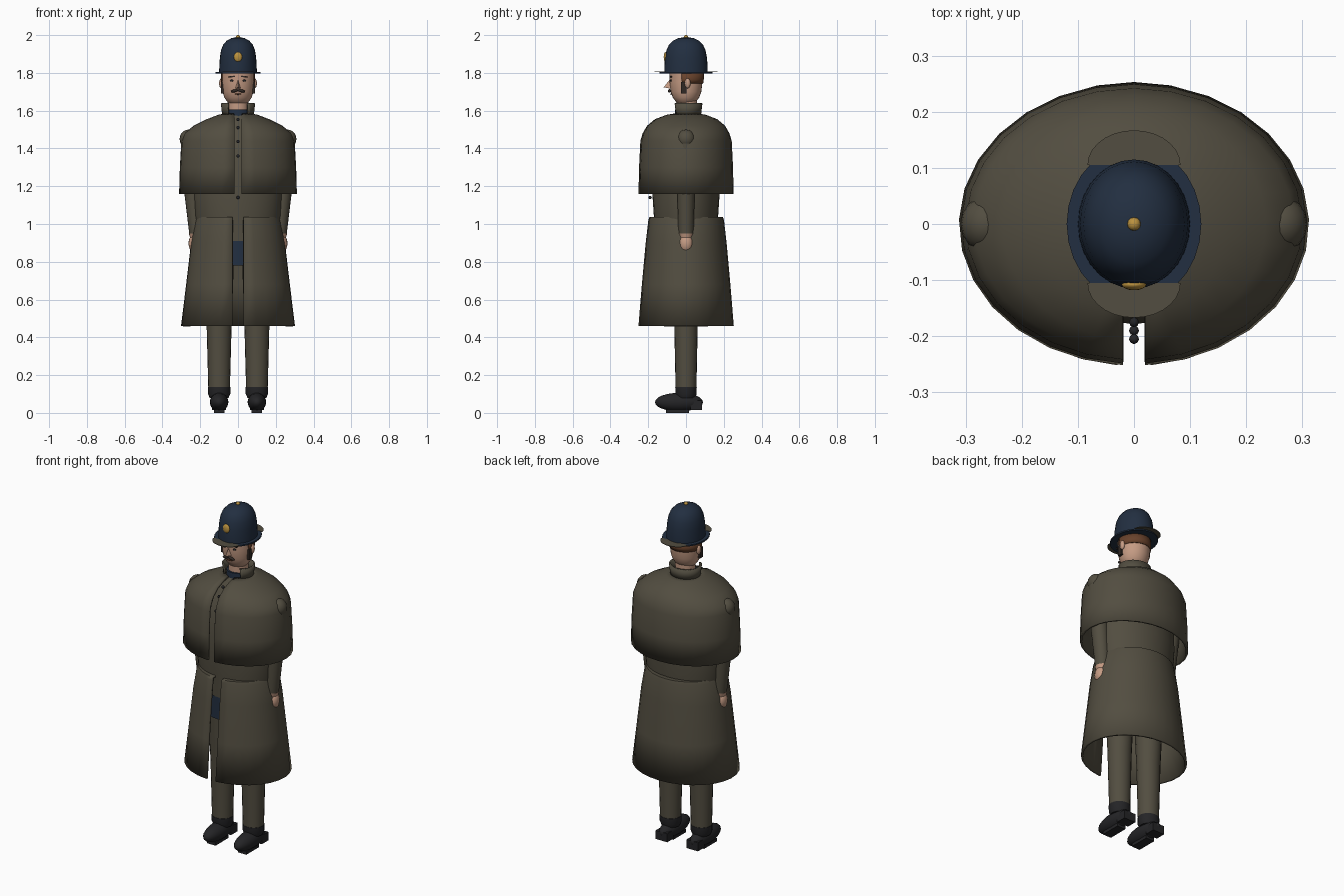
import bpy, bmesh, math
from mathutils import Vector, Matrix

if "Cube" in bpy.data.objects:
    bpy.data.objects.remove(bpy.data.objects["Cube"])


def material(name, r, g, b):
    m = bpy.data.materials.new(name)
    m.diffuse_color = (r, g, b, 1)
    m.use_nodes = True
    m.node_tree.nodes["Principled BSDF"].inputs["Base Color"].default_value = m.diffuse_color
    return m


OLIVE = material("olive wool", 0.085, 0.075, 0.052)
NAVY = material("navy cloth", 0.016, 0.028, 0.052)
SKIN = material("skin", 0.56, 0.33, 0.23)
HAIR = material("brown hair", 0.14, 0.055, 0.025)
BLACK = material("black leather", 0.018, 0.018, 0.02)
DARK = material("dark whiskers", 0.03, 0.022, 0.018)
GOLD = material("brass", 0.5, 0.29, 0.05)


def finish(name, bm, mat, angle=35):
    bmesh.ops.recalc_face_normals(bm, faces=bm.faces)
    me = bpy.data.meshes.new(name)
    bm.to_mesh(me)
    bm.free()
    me.materials.append(mat)
    ob = bpy.data.objects.new(name, me)
    bpy.context.collection.objects.link(ob)
    bpy.ops.object.select_all(action='DESELECT')
    ob.select_set(True)
    bpy.context.view_layer.objects.active = ob
    bpy.ops.object.shade_smooth_by_angle(angle=math.radians(angle))
    return ob


def loft(name, rings, mat, seg=28, gap=0, thick=0, cx=0, cy=0):
    """Stack of ellipses (z, rx, ry); a gap leaves a slit of that half width in front."""
    bm = bmesh.new()
    loops = []
    for z, rx, ry in rings:
        a = math.asin(min(gap / rx, 1)) if gap else 0
        n = seg + 1 if gap else seg
        loop = []
        for i in range(n):
            t = -math.pi / 2 + a + (2 * math.pi - 2 * a) * i / seg
            loop.append(bm.verts.new((cx + rx * math.cos(t), cy + ry * math.sin(t), z)))
        loops.append(loop)
    for lo, hi in zip(loops, loops[1:]):
        n = len(lo)
        for i in range(n - 1 if gap else n):
            j = (i + 1) % n
            bm.faces.new((lo[i], lo[j], hi[j], hi[i]))
    if not gap:
        bm.faces.new(loops[0][::-1])
        bm.faces.new(loops[-1])
    ob = finish(name, bm, mat)
    if thick:
        mod = ob.modifiers.new("cloth thickness", 'SOLIDIFY')
        mod.thickness = thick
        mod.offset = -1
    return ob


def ball(name, c, r, mat, seg=16, rings=10, tilt=0):
    bm = bmesh.new()
    bmesh.ops.create_uvsphere(bm, u_segments=seg, v_segments=rings, radius=1)
    M = Matrix.Translation(c) @ Matrix.Rotation(tilt, 4, 'Y') @ Matrix.Diagonal((*r, 1))
    bm.transform(M)
    return finish(name, bm, mat, 60)


def box(name, c, size, mat, tilt=0):
    bm = bmesh.new()
    bmesh.ops.create_cube(bm, size=1)
    bm.transform(Matrix.Translation(c) @ Matrix.Rotation(tilt, 4, 'Y') @ Matrix.Diagonal((*size, 1)))
    return finish(name, bm, mat)


def tube(name, a, b, ra, rb, mat, seg=18):
    a, b = Vector(a), Vector(b)
    bm = bmesh.new()
    bmesh.ops.create_cone(bm, cap_ends=True, segments=seg, radius1=ra, radius2=rb, depth=(b - a).length)
    bm.transform(Matrix.Translation((a + b) / 2) @ (b - a).to_track_quat('Z', 'Y').to_matrix().to_4x4())
    return finish(name, bm, mat)


# Coat: body, split skirt with a waist ledge, hollow cape, standing collar
loft("coat_body", [(.91, .2, .165), (1.04, .232, .17), (1.16, .24, .178), (1.38, .235, .165),
                   (1.49, .17, .12), (1.575, .065, .058)], OLIVE)
loft("coat_skirt", [(.46, .302, .253), (.68, .275, .235), (.9, .249, .215), (1.02, .228, .201),
                    (1.036, .22, .196), (1.036, .13, .12)], OLIVE, gap=.03, thick=.012)
loft("cape", [(1.16, .312, .252), (1.3, .308, .249), (1.44, .3, .242), (1.48, .285, .23),
              (1.52, .235, .207), (1.555, .165, .165), (1.578, .105, .105), (1.585, .07, .065)],
     OLIVE, gap=.02, thick=.012)
loft("coat_collar", [(1.57, .073, .064), (1.64, .081, .072)], OLIVE, gap=.048, thick=.01, cy=.005)

# Tunic showing at the slit and the throat
loft("tunic_hem", [(.78, .195, .165), (.93, .185, .16)], NAVY)
loft("tunic_collar", [(1.56, .064, .06), (1.606, .062, .058)], NAVY)
for i, (y, z) in enumerate([(-.14, 1.553), (-.175, 1.51), (-.205, 1.437), (-.205, 1.36), (-.19, 1.14)]):
    ball(f"button_{i}", (0, y, z), (.009, .009, .009), BLACK, 8, 6)

# Neck and head
loft("neck", [(1.57, .055, .052), (1.68, .055, .055)], SKIN, cy=.005)
loft("head", [(1.632, .03, .028), (1.642, .053, .05), (1.67, .073, .07), (1.7, .081, .081),
              (1.75, .086, .087), (1.815, .086, .088)], SKIN)
loft("hair", [(1.745, .089, .091), (1.765, .09, .094), (1.803, .09, .094)], HAIR,
     gap=.087, thick=.006)

# Face
bm = bmesh.new()
tip = [bm.verts.new(p) for p in ((-.016, -.078, 1.716), (.016, -.078, 1.716), (0, -.118, 1.724), (0, -.082, 1.77))]
for f in ((0, 1, 2), (0, 2, 3), (1, 3, 2), (0, 3, 1)):
    bm.faces.new([tip[k] for k in f])
finish("nose", bm, SKIN)
ball("mouth", (0, -.078, 1.688), (.018, .006, .004), HAIR, 10, 6)
for s, side in ((-1, "left"), (1, "right")):
    ball(f"eye_{side}", (s * .032, -.079, 1.759), (.011, .006, .006), BLACK, 10, 6)
    box(f"eyebrow_{side}", (s * .034, -.081, 1.78), (.034, .012, .007), DARK, s * .12)
    ball(f"moustache_{side}", (s * .018, -.087, 1.705), (.021, .009, .008), DARK, 10, 6, s * .2)
    ball(f"ear_{side}", (s * .088, .008, 1.745), (.012, .016, .027), SKIN, 12, 8)
    box(f"sideburn_{side}", (s * .084, -.012, 1.722), (.014, .028, .062), DARK)

# Helmet: dome, brim, flat front and back peaks, badge and knob
loft("helmet_brim", [(1.798, .12, .14), (1.806, .12, .14)], NAVY)
loft("helmet_dome", [(1.804, .1, .115), (1.83, .099, .115), (1.88, .096, .111), (1.92, .09, .103),
                     (1.95, .078, .09), (1.97, .06, .07), (1.984, .035, .04), (1.988, .012, .013)], NAVY)
for s, side in ((-1, "front"), (1, "back")):
    bm = bmesh.new()
    pts = [(.083 * math.cos(math.pi * i / 14), s * (.105 + .062 * math.sin(math.pi * i / 14))) for i in range(15)]
    low = [bm.verts.new((x, y, 1.8045)) for x, y in pts]
    top = [bm.verts.new((x, y, 1.8075)) for x, y in pts]
    bm.faces.new(low)
    bm.faces.new(top)
    for i in range(15):
        j = (i + 1) % 15
        bm.faces.new((low[i], low[j], top[j], top[i]))
    finish(f"helmet_peak_{side}", bm, OLIVE)
ball("helmet_badge", (0, -.108, 1.884), (.022, .01, .026), GOLD)
ball("helmet_knob", (0, 0, 1.989), (.012, .012, .011), GOLD, 12, 8)

# Arms, hands, legs and shoes
for s, side in ((-1, "left"), (1, "right")):
    ball(f"shoulder_{side}", (s * .262, 0, 1.45), (.047, .05, .05), OLIVE)
    tube(f"sleeve_{side}", (s * .217, 0, .95), (s * .25, 0, 1.3), .041, .05, OLIVE)
    tube(f"upper_sleeve_{side}", (s * .25, 0, 1.3), (s * .258, 0, 1.45), .05, .045, OLIVE)
    tube(f"wrist_{side}", (s * .219, 0, .93), (s * .221, 0, .952), .035, .039, SKIN)
    ball(f"hand_{side}", (s * .229, 0, .897), (.033, .038, .05), SKIN)
    loft(f"trouser_{side}", [(.12, .057, .055), (.46, .066, .062), (.85, .08, .085)], OLIVE, 20, cx=s * .1)
    loft(f"boot_ankle_{side}", [(.08, .05, .048), (.1, .059, .056), (.137, .059, .057)], BLACK, 20, cx=s * .1)
    ball(f"shoe_{side}", (s * .1, -.037, .057), (.049, .127, .049), BLACK, 20, 12)
    box(f"heel_{side}", (s * .1, .055, .04), (.075, .06, .05), BLACK)
    box(f"sole_{side}", (s * .1, -.045, .009), (.055, .12, .018), BLACK)
